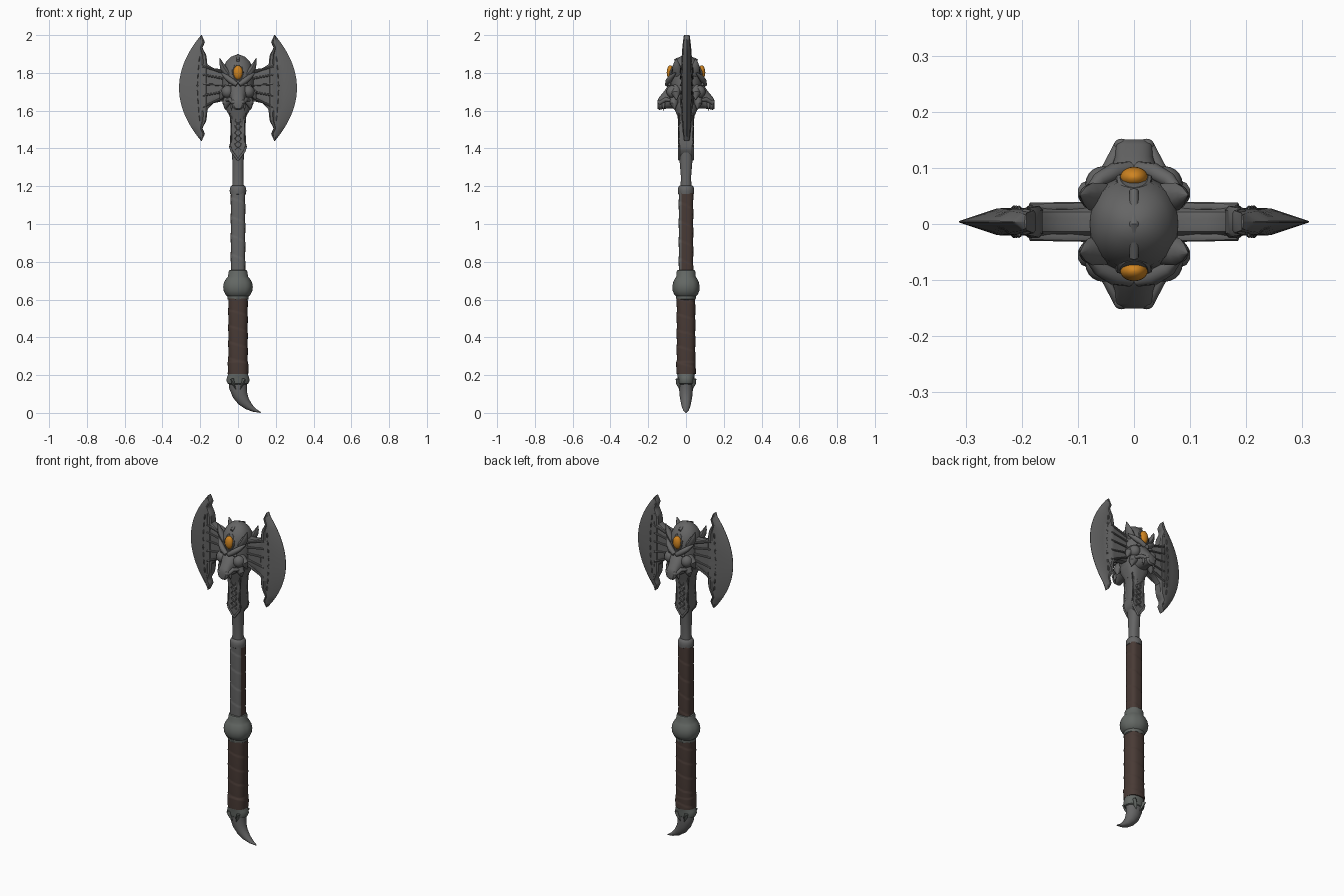
import bpy, bmesh, math
from mathutils import Vector

if "Cube" in bpy.data.objects:
    bpy.data.objects.remove(bpy.data.objects["Cube"])

def material(name, rgb):
    m = bpy.data.materials.new(name)
    m.diffuse_color = (*rgb, 1)
    m.use_nodes = True
    m.node_tree.nodes["Principled BSDF"].inputs["Base Color"].default_value = m.diffuse_color
    return m

STEEL = material("dark steel", (0.13, 0.13, 0.13))
IRON = material("greenish iron", (0.125, 0.137, 0.127))
LEATHER = material("brown leather", (0.066, 0.043, 0.036))
AMBER = material("amber gem", (0.62, 0.23, 0.015))

def loft(name, rings, mat, mirror="", mats=None, rule=None, y=0):
    """Skin a list of closed point rings, cap the ends, optionally mirror."""
    bm = bmesh.new()
    vs = [[bm.verts.new(p) for p in r] for r in rings]
    n = len(vs[0])
    for a, b in zip(vs, vs[1:]):
        for i in range(n):
            bm.faces.new((a[i], a[(i + 1) % n], b[(i + 1) % n], b[i]))
    bm.faces.new(vs[0][::-1])
    bm.faces.new(vs[-1])
    bmesh.ops.recalc_face_normals(bm, faces=bm.faces)
    bm.normal_update()
    if rule:
        for f in bm.faces:
            f.material_index = rule(f)
    me = bpy.data.meshes.new(name)
    bm.to_mesh(me)
    bm.free()
    for m in mats or [mat]:
        me.materials.append(m)
    ob = bpy.data.objects.new(name, me)
    ob.location.y = y
    bpy.context.collection.objects.link(ob)
    if mirror:
        mod = ob.modifiers.new("Mirror", 'MIRROR')
        mod.use_axis = ("x" in mirror, "y" in mirror, False)
        mod.use_mirror_merge = False
    return ob

def ring(c, a, b, n=32, e=2.0, bump=None):
    """Superellipse ring around c with half-axes a and b."""
    c, a, b = Vector(c), Vector(a), Vector(b)
    out = []
    for i in range(n):
        t = 2 * math.pi * i / n
        u, v = math.cos(t), math.sin(t)
        r = (abs(u) ** e + abs(v) ** e) ** (-1 / e)
        if bump:
            r *= 1 + bump(t, c.z)
        out.append(c + (a * u + b * v) * r)
    return out

def stack(name, prof, mat, e=2.0, bump=None, n=32, **kw):
    """Vertical loft from (z, rx, ry) rows."""
    return loft(name, [ring((0, 0, z), (rx, 0, 0), (0, ry, 0), n, e, bump)
                       for z, rx, ry in prof], mat, **kw)

def tube(name, pts, radii, mat, mirror="", n=10, flat=1.0, y=0):
    pts = [Vector(p) for p in pts]
    rings = []
    for i, p in enumerate(pts):
        d = pts[min(i + 1, len(pts) - 1)] - pts[max(i - 1, 0)]
        q = d.to_track_quat('Z', 'Y')
        a, b = q @ Vector((1, 0, 0)), q @ Vector((0, 1, 0))
        rings.append(ring(p, a * radii[i], b * radii[i] * flat, n))
    return loft(name, rings, mat, mirror, y=y)

def ball(name, c, r, mat, mirror=""):
    rings = []
    for k in range(13):
        t = math.pi * (0.02 + 0.96 * k / 12)
        s, z = math.sin(t), math.cos(t)
        rings.append(ring((c[0], c[1], c[2] + r[2] * z), (r[0] * s, 0, 0), (0, r[1] * s, 0), 20))
    return loft(name, rings, mat, mirror)

def lerp(table, u):
    for (a, x), (b, y) in zip(table, table[1:]):
        if u <= b:
            return x + (y - x) * (u - a) / (b - a)
    return table[-1][1]

def wrap(turn, depth):
    """Spiral strap relief."""
    return lambda t, z: depth * (((t / (2 * math.pi) + z / turn) % 1.0) ** 0.5 - 0.6)

# --- claw pommel and its collar
claw = [(-.05, .17, .05, .17, .037), (-.047, .13, .048, .135, .037), (-.026, .08, .049, .105, .034),
        (.003, .045, .056, .078, .029), (.04, .02, .074, .045, .022), (.08, .006, .097, .02, .014),
        (.119, .0, .121, .004, .004)]
loft("claw_pommel", [ring(((l + r) / 2, 0, (b + t) / 2), ((r - l) / 2, 0, (t - b) / 2), (0, y, 0), 24)
                     for l, b, r, t, y in claw], STEEL)
stack("pommel_collar", [(.22, .047, .045), (.212, .052, .047), (.198, .054, .046), (.19, .058, .044),
                        (.172, .062, .044), (.155, .055, .041), (.15, .045, .035)], IRON, 2.3)
for s, nm in ((-1, "left"), (1, "right")):
    tube("collar_fang_" + nm, [(s * .03, -.036, .18), (s * .025, -.038, .155), (s * .012, -.034, .125)],
         [.02, .015, .002], IRON, "y", flat=.5)

# --- lower grip, leather strap wrapped in a spiral
N = 70
stack("lower_grip", [(.205 + .4 * i / N, .051 + (.003 if i < 12 else 0), .049 + (.002 if i < 12 else 0))
                     for i in range(N + 1)], LEATHER, 2.6, wrap(.085, .07))

# --- round knuckle guard
stack("grip_knob", [(.595, .046, .044), (.602, .055, .051), (.618, .056, .052), (.625, .064, .06),
                    (.645, .074, .069), (.668, .077, .071), (.69, .073, .067), (.71, .062, .058),
                    (.722, .053, .051), (.745, .05, .05), (.755, .046, .046), (.757, .04, .04)],
      IRON, 2.1, lambda t, z: .02 * abs(math.cos(4 * t)) if .61 < z < .72 else 0, 48)

# --- upper grip: leather with a steel front face
stack("upper_grip", [(.75 + .415 * i / N, .038, .038) for i in range(N + 1)], LEATHER, 3.2,
      wrap(.1, .08), mats=[LEATHER, STEEL], rule=lambda f: int(f.calc_center_median().y < -.026))

# --- shaft ring, bare shaft, neck
stack("shaft_ring", [(1.155, .035, .035), (1.16, .042, .042), (1.175, .044, .043), (1.19, .043, .042),
                     (1.2, .037, .037), (1.205, .03, .03)], STEEL)
stack("bare_shaft", [(1.19, .031, .029), (1.25, .029, .027), (1.32, .03, .033), (1.42, .032, .036)], STEEL, 2.4)
stack("neck", [(1.385, .034, .036), (1.42, .038, .037), (1.5, .038, .037), (1.57, .044, .045),
               (1.61, .066, .062), (1.64, .07, .065)], STEEL, 3)

# pointed neck plate, with raised edges and braided relief on both faces
shield = [(-.036, 1.58), (-.034, 1.45), (-.044, 1.41), (-.036, 1.385), (0, 1.335),
          (.036, 1.385), (.044, 1.41), (.034, 1.45), (.036, 1.58)]
loft("neck_plate", [[(x, y, z) for x, z in shield] for y in (-.037, .037)], STEEL)
tube("neck_plate_edge", [(.04, -.036, 1.59), (.036, -.037, 1.45), (.042, -.037, 1.41), (.034, -.037, 1.385),
                         (0, -.036, 1.34)], [.006] * 5, STEEL, "xy")
for k in (0, 1):
    pts = [(.016 * math.cos(i * .5 + k * math.pi), -.038, 1.39 + .2 * i / 40) for i in range(41)]
    tube("neck_braid_%d" % k, pts, [.005] * 41, STEEL, "y", 6)

# --- beast head: skull plus a face mirrored front and back
stack("skull", [(1.895, .012, .01), (1.886, .036, .032), (1.862, .062, .056), (1.825, .078, .078),
                (1.78, .083, .085), (1.73, .086, .08), (1.67, .083, .075), (1.62, .064, .062),
                (1.57, .045, .045)], STEEL, 2.2)
loft("snout", [ring((0, y, z), (a, 0, 0), (0, 0, b), 24, 2.4) for y, z, a, b in
               ((-.04, 1.69, .066, .078), (-.085, 1.68, .046, .068), (-.12, 1.653, .034, .044),
                (-.142, 1.638, .033, .034), (-.151, 1.633, .022, .022))], STEEL, "y")
tube("brow", [(.006, -.1, 1.738), (.035, -.093, 1.757), (.062, -.078, 1.778), (.088, -.055, 1.8)],
     [.012, .016, .014, .004], STEEL, "xy")
ball("cheek", (.055, -.07, 1.70), (.032, .033, .034), STEEL, "xy")
ball("eye", (.04, -.088, 1.738), (.014, .008, .008), STEEL, "xy")
ball("nostril", (.022, -.14, 1.645), (.014, .012, .012), STEEL, "xy")
tube("ear", [(.055, -.045, 1.79), (.078, -.05, 1.825), (.088, -.051, 1.85), (.096, -.052, 1.878)],
     [.028, .024, .015, .001], STEEL, "xy", flat=.7)
tube("cheek_tuft", [(.05, -.05, 1.72), (.083, -.055, 1.69), (.095, -.05, 1.655)],
     [.026, .022, .001], STEEL, "xy")
tube("jaw_tuft", [(.045, -.06, 1.67), (.065, -.065, 1.635), (.068, -.06, 1.605)],
     [.028, .02, .001], STEEL, "xy")
tube("fang", [(.03, -.118, 1.645), (.036, -.12, 1.622), (.033, -.118, 1.598)], [.01, .008, .001], STEEL, "xy")
tube("lip", [(.026, -.14, 1.64), (.042, -.105, 1.66), (.06, -.08, 1.655)], [.01, .012, .008], STEEL, "xy")
tube("forehead_ridge", [(0, -.06, 1.865), (0, 0, 1.89), (0, .06, 1.865)], [.008, .01, .008], STEEL)

# forehead gems with their rims
ball("forehead_gem", (0, -.083, 1.802), (.025, .019, .038), AMBER, "y")
tube("gem_rim", [(.027 * math.cos(t), -.082 + .02 * max(0, math.sin(t)), 1.802 + .041 * math.sin(t))
                 for t in [2 * math.pi * i / 24 for i in range(25)]], [.006] * 25, STEEL, "y", 6)

# --- blade arms
arm = [(.03, 1.655, 1.825), (.09, 1.648, 1.82), (.13, 1.64, 1.825), (.158, 1.61, 1.843), (.185, 1.57, 1.87)]
loft("blade_arm", [ring((x, 0, (a + b) / 2), (0, .027, 0), (0, 0, (b - a) / 2), 32, 6)
                   for x, a, b in arm], STEEL, "x", y=.004)
for i, (z0, z1) in enumerate(((1.67, 1.62), (1.70, 1.68), (1.735, 1.74), (1.77, 1.79), (1.8, 1.835))):
    tube("arm_rib_%d" % i, [(.075, -.026, z0), (.13, -.028, (z0 + z1) / 2), (.185, -.025, z1)],
         [.01, .007, .009], STEEL, "xy", 8, .7, .004)

# --- crescent blades
INNER = [(0, .16), (.5, .163), (.62, .168), (.76, .188), (.87, .175), (1, .192)]
SECTION = [(0, .75), (.06, 1), (.17, 1), (.22, .82), (.55, .8), (1, .04)]

def outer(u):
    return .195 + .117 * (1 - u * u)

rings = []
for i in range(61):
    u = -1 + i / 30
    xi, xo = lerp(INNER, abs(u)), outer(u)
    t = .03 * (1 - .5 * abs(u) ** 3)
    half = [(xi + f * (xo - xi), k * t) for f, k in SECTION]
    rings.append([(x, -y, 1.72 + .28 * u) for x, y in half] +
                 [(x, y, 1.72 + .28 * u) for x, y in half[::-1]])
loft("crescent_blade", rings, STEEL, "x", y=.004)

# engraved-looking dashes following the blade curve
for i in range(8):
    pts = []
    for k in range(4):
        u = -.62 + i * .16 + k * .033
        xi = lerp(INNER, abs(u))
        pts.append((xi + .36 * (outer(u) - xi), -.023, 1.72 + .28 * u))
    tube("blade_dash_%d" % i, pts, [.003, .006, .006, .003], STEEL, "xy", 6, .7, .004)

# --- smooth shading with crisp edges
for ob in bpy.context.collection.objects:
    ob.select_set(True)
    bpy.context.view_layer.objects.active = ob
bpy.ops.object.shade_smooth_by_angle(angle=math.radians(38))
